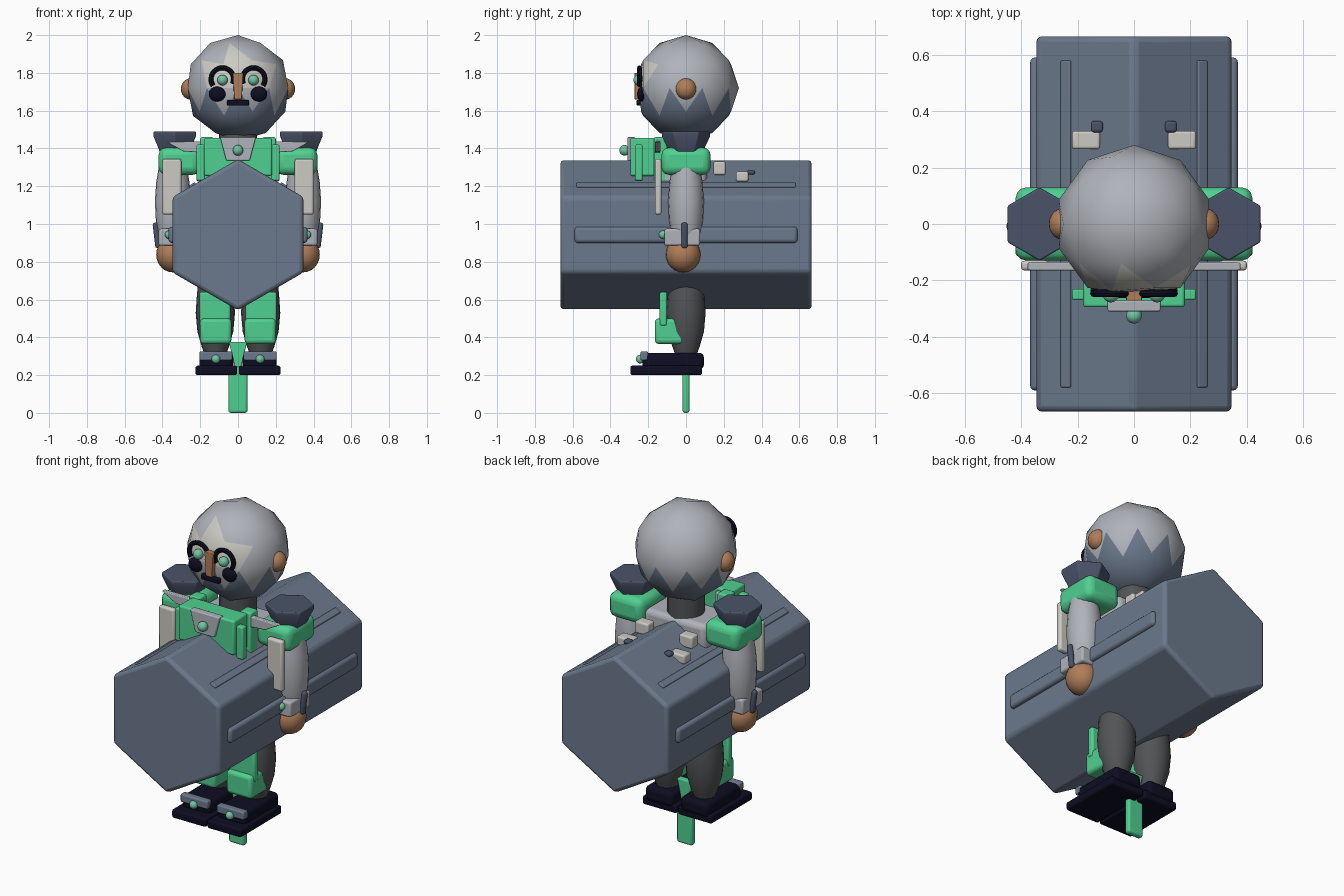
import bpy, bmesh, math
from mathutils import Matrix, Vector

if "Cube" in bpy.data.objects:
    bpy.data.objects.remove(bpy.data.objects["Cube"])


def mat(name, r, g, b):
    m = bpy.data.materials.new(name)
    m.diffuse_color = (r, g, b, 1)
    m.use_nodes = True
    m.node_tree.nodes["Principled BSDF"].inputs["Base Color"].default_value = m.diffuse_color
    return m


GRAY = mat("soft_gray", .43, .45, .49)
SLATE = mat("slate_blue", .147, .190, .262)
DARK = mat("dark_slate", .068, .086, .140)
NAVY = mat("navy_black", .004, .004, .016)
GREEN = mat("bright_green", .08, .63, .28)
GEM = mat("pale_green", .17, .56, .37)
SKIN = mat("tan_skin", .43, .205, .10)
WHITE = mat("warm_white", .60, .59, .54)
LEG = mat("charcoal", .085, .087, .092)


def finish(name, bm, m, bevel=0, smooth=True):
    bmesh.ops.recalc_face_normals(bm, faces=bm.faces)
    me = bpy.data.meshes.new(name)
    bm.to_mesh(me)
    bm.free()
    ob = bpy.data.objects.new(name, me)
    bpy.context.collection.objects.link(ob)
    me.materials.append(m)
    if bevel:
        b = ob.modifiers.new("bevel", 'BEVEL')
        b.width, b.segments, b.limit_method = bevel, 3, 'ANGLE'
    if smooth:
        bpy.ops.object.select_all(action='DESELECT')
        ob.select_set(True)
        bpy.context.view_layer.objects.active = ob
        bpy.ops.object.shade_smooth_by_angle(angle=math.radians(40))
    return ob


def box(name, m, x, y, z, bevel=.01, roll=0):
    """Box from (low, high) ranges, optionally rolled about y."""
    bm = bmesh.new()
    bmesh.ops.create_cube(bm, size=1)
    lo, hi = Vector((x[0], y[0], z[0])), Vector((x[1], y[1], z[1]))
    d = hi - lo
    bm.transform(Matrix.Translation((lo + hi) / 2) @ Matrix.Rotation(roll, 4, 'Y')
                 @ Matrix.Diagonal((abs(d.x), d.y, d.z, 1)))
    return finish(name, bm, m, bevel)


def ball(name, m, c, r, seg=20):
    bm = bmesh.new()
    bmesh.ops.create_uvsphere(bm, u_segments=seg, v_segments=seg // 2 + 2, radius=1)
    r = r if isinstance(r, tuple) else (r, r, r)
    bm.transform(Matrix.Translation(c) @ Matrix.Diagonal((*r, 1)))
    return finish(name, bm, m)


def rings(bm, loops):
    """Skin a list of point loops and cap both ends."""
    vs = [[bm.verts.new(p) for p in l] for l in loops]
    n = len(vs[0])
    for a, b in zip(vs, vs[1:]):
        for i in range(n):
            bm.faces.new((a[i], a[(i + 1) % n], b[(i + 1) % n], b[i]))
    bm.faces.new(vs[0])
    bm.faces.new(vs[-1])


def lathe(name, m, x, y, prof, seg=20, bevel=0):
    """Vertical turned shape from (radius, height) pairs; a point faces +y."""
    bm = bmesh.new()
    rings(bm, [[(x + r * math.sin(i * math.tau / seg), y + r * math.cos(i * math.tau / seg), z)
                for i in range(seg)] for r, z in prof])
    return finish(name, bm, m, bevel)


def plate(name, m, pts, y0, y1, bevel=.006):
    """Extrude an x-z outline along y."""
    bm = bmesh.new()
    rings(bm, [[(px, y, pz) for px, pz in pts] for y in (y0, y1)])
    return finish(name, bm, m, bevel)


def span(s, a, b):
    return tuple(sorted((s * a, s * b)))


# Hexagonal barrel body
hexagon = [(.4 * math.sin(i * math.pi / 3), .943 + .4 * math.cos(i * math.pi / 3)) for i in range(6)]
plate("barrel_body", SLATE, hexagon, -.665, .665, .02)

# Head: faceted ball with coloured jaw and face patch, flattened at the front
R, HZ = .28, 1.72
bm = bmesh.new()
bmesh.ops.create_icosphere(bm, subdivisions=2, radius=R)
bm.transform(Matrix.Rotation(math.pi, 4, 'Z'))
for f in bm.faces:
    c = f.calc_center_median() / R
    f.material_index = 1 if c.z < -.25 else 2 if c.y < -.7 and c.z > 0 else 0
for v in bm.verts:
    v.co.y = max(v.co.y, -.247)
bm.transform(Matrix.Translation((0, 0, HZ)))
head = finish("head", bm, GRAY)
head.data.materials.append(SLATE)
head.data.materials.append(WHITE)

# Face and neck
plate("nose", SKIN, [(-.028, 1.80), (.028, 1.80), (.02, 1.66), (-.02, 1.66)], -.272, -.235, .004)
box("moustache", NAVY, (-.058, .058), (-.262, -.2), (1.627, 1.657), .006)
lathe("neck", LEG, 0, 0, [(.1, 1.28), (.1, 1.5)])

# Chest under the neck and green breast plate
box("upper_chest", GRAY, (-.2, .2), (-.14, .11), (1.2, 1.36), .03)
box("breast_plate", GREEN, (-.18, .18), (-.295, -.165), (1.255, 1.455), .01)
plate("breast_badge", GRAY, [(-.095, 1.46), (.095, 1.46), (.062, 1.335), (-.062, 1.335)], -.31, -.27)
ball("breast_gem", GEM, (0, -.325, 1.39), .028)

# Central stand under the body
box("stand", GREEN, (-.05, .05), (-.018, .018), (0, .25), .012)
plate("stand_top", GREEN, [(-.048, .375), (.048, .375), (.016, .24), (-.016, .24)], -.018, .018)

for s, side in ((-1, "left"), (1, "right")):
    # Raised ribs along the barrel
    box(side + "_side_rib", SLATE, span(s, .33, .368), (-.59, .59), (.9, .985), .017)
    box(side + "_slope_rib", SLATE, (s * .24 - .02, s * .24 + .02), (-.58, .58),
        (1.193, 1.213), .006, s * math.pi / 6)

    # Ears, eyes, eye rims and cheeks
    ball(side + "_ear", SKIN, (s * .252, 0, 1.715), (.05, .056, .056))
    ball(side + "_eye", GEM, (s * .082, -.25, 1.762), .028)
    bm = bmesh.new()
    loops = []
    for i in range(19):
        a = math.radians(-25 + 240 * i / 18)
        loops.append([(s * (.083 - (.06 + .013 * math.cos(t)) * math.cos(a)), -.246 + .013 * math.sin(t),
                       1.767 + (.06 + .013 * math.cos(t)) * math.sin(a))
                      for t in (k * math.tau / 8 for k in range(8))])
    rings(bm, loops)
    finish(side + "_eye_rim", bm, NAVY)
    ball(side + "_cheek", NAVY, (s * .11, -.235, 1.688), (.045, .024, .04), 12)

    # Shoulders
    box(side + "_shoulder", GREEN, span(s, .2, .42), (-.13, .13), (1.26, 1.405), .04)
    lathe(side + "_shoulder_cap", DARK, s * .335, 0, [(.085, 1.37), (.13, 1.465), (.13, 1.49)], 6, .006)
    plate(side + "_collar_wing", GRAY, [(s * .09, 1.44), (s * .38, 1.435), (s * .29, 1.385), (s * .09, 1.37)],
          -.165, -.135, .005)
    box(side + "_chest_bar", GREEN, span(s, .175, .22), (-.27, -.23), (1.23, 1.42), .008)
    box(side + "_chest_strap", GREEN, span(s, .13, .2), (-.17, -.1), (1.2, 1.46), .01)

    # Arm, wrist band and hand
    lathe(side + "_arm", GRAY, s * .345, 0,
          [(.075, 1.3), (.088, 1.22), (.095, 1.12), (.09, 1.02), (.075, .93), (.06, .89)])
    box(side + "_arm_panel", WHITE, span(s, .3, .4), (-.165, -.13), (1.05, 1.345), .012)
    box(side + "_cuff", GRAY, span(s, .3, .42), (-.115, .075), (.885, .975), .012)
    box(side + "_wrist_band", DARK, span(s, .415, .445), (-.024, .008), (.872, 1.008), .012, s * .12)
    ball(side + "_wrist_gem", GEM, (s * .365, -.122, .943), .022)
    ball(side + "_hand", SKIN, (s * .345, -.015, .838), (.088, .092, .094))

    # Small fittings on the back
    box(side + "_back_block", WHITE, span(s, .12, .22), (.265, .33), (1.225, 1.278), .01)
    box(side + "_upper_back_block", WHITE, span(s, .1, .185), (.145, .21), (1.26, 1.33), .01)
    box(side + "_back_peg", DARK, span(s, .11, .152), (.325, .365), (1.262, 1.287), .01)

    # Legs with knee guards
    lathe(side + "_leg", LEG, s * .12, 0,
          [(.09, .7), (.098, .62), (.104, .53), (.095, .43), (.072, .35), (.05, .29)])
    box(side + "_thigh_guard", GREEN, span(s, .04, .205), (-.14, -.1), (.46, .64), .012)
    box(side + "_knee_guard", GREEN, span(s, .035, .2), (-.165, -.01), (.365, .5), .02)

    # Shoes with buckles
    box(side + "_sole", NAVY, span(s, .004, .225), (-.295, .085), (.2, .25), .012)
    box(side + "_shoe", NAVY, span(s, .025, .205), (-.23, .095), (.23, .318), .025)
    box(side + "_buckle", SLATE, span(s, .03, .205), (-.242, -.2), (.278, .325), .008)
    ball(side + "_buckle_gem", GEM, (s * .117, -.242, .285), .023)
